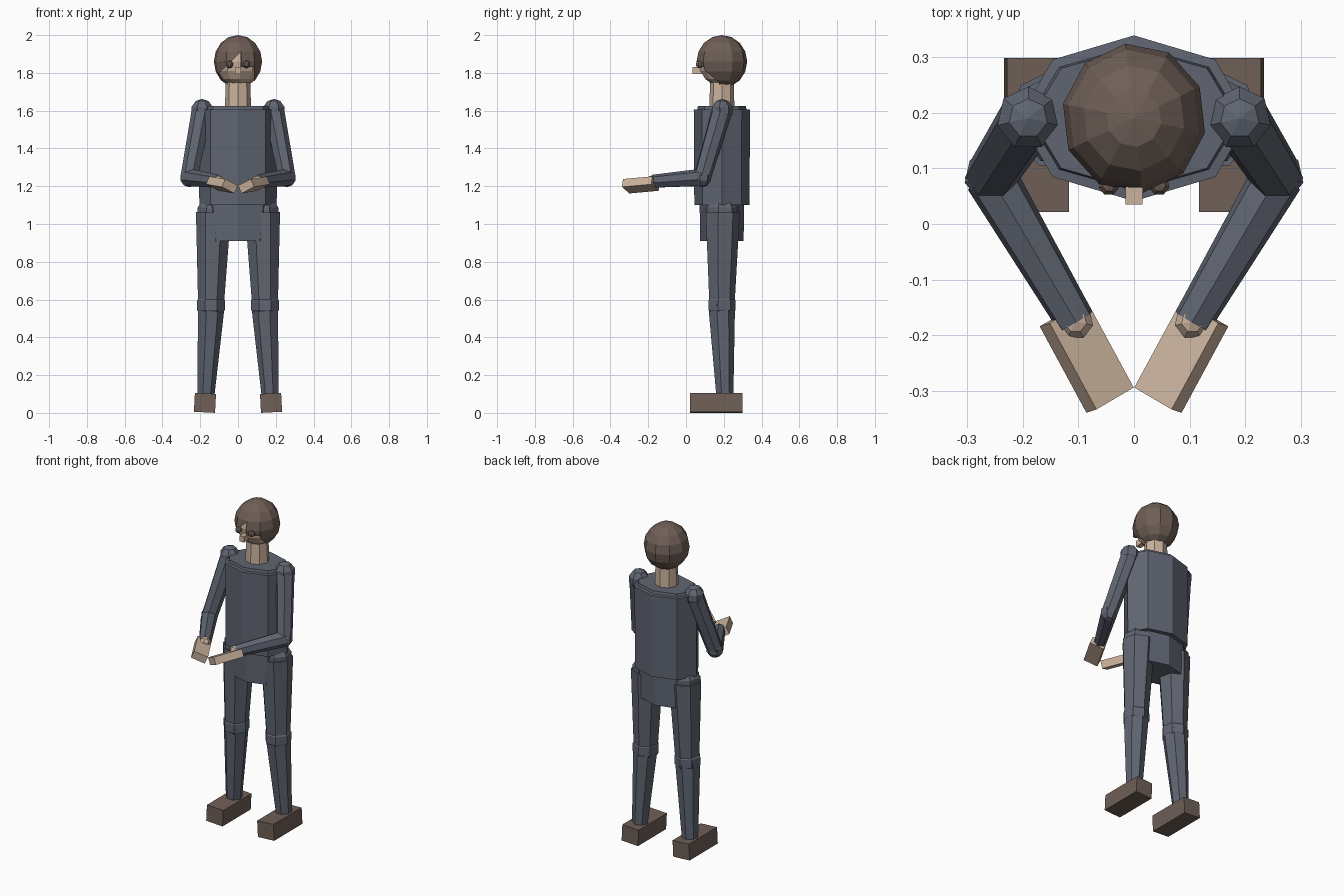
import bpy, bmesh, math
from mathutils import Vector, Matrix

if "Cube" in bpy.data.objects:
    bpy.data.objects.remove(bpy.data.objects["Cube"])


def material(name, rgb):
    m = bpy.data.materials.new(name)
    m.diffuse_color = (*rgb, 1)
    m.use_nodes = True
    m.node_tree.nodes["Principled BSDF"].inputs["Base Color"].default_value = m.diffuse_color
    return m


SUIT = material("suit", (0.115, 0.13, 0.165))
SKIN = material("skin", (0.60, 0.45, 0.34))
BROWN = material("brown", (0.16, 0.115, 0.095))


def finish(bm, name, mat):
    bmesh.ops.recalc_face_normals(bm, faces=bm.faces[:])
    me = bpy.data.meshes.new(name)
    bm.to_mesh(me)
    bm.free()
    me.materials.append(mat)
    ob = bpy.data.objects.new(name, me)
    bpy.context.collection.objects.link(ob)
    return ob


def limb(name, p0, p1, r0, r1, mat=SUIT, sides=7):
    """Tapered prism between two joints."""
    p0, p1 = Vector(p0), Vector(p1)
    d = p1 - p0
    m = Matrix.Translation((p0 + p1) / 2) @ d.to_track_quat('Z', 'Y').to_matrix().to_4x4()
    bm = bmesh.new()
    bmesh.ops.create_cone(bm, cap_ends=True, segments=sides, radius1=r0, radius2=r1,
                          depth=d.length, matrix=m)
    return finish(bm, name, mat)


def ball_mesh(c, size, seg, rings, turn=0):
    bm = bmesh.new()
    m = Matrix.Translation(c) @ Matrix.Diagonal((*size, 1)) @ Matrix.Rotation(turn, 4, 'Z')
    bmesh.ops.create_uvsphere(bm, u_segments=seg, v_segments=rings, radius=1, matrix=m)
    return bm


def ball(name, c, r, mat=SUIT, seg=7, rings=5):
    return finish(ball_mesh(c, (r, r, r), seg, rings), name, mat)


def box(name, c, size, rot, mat):
    bm = bmesh.new()
    m = Matrix.Translation(c) @ rot.to_4x4() @ Matrix.Diagonal((*size, 1))
    bmesh.ops.create_cube(bm, size=1, matrix=m)
    return finish(bm, name, mat)


def stack(name, rings, mat, sides=8, cy=0.19):
    """Loft of elliptical rings (z, rx, ry)."""
    bm = bmesh.new()
    loops = []
    for z, rx, ry in rings:
        loops.append([bm.verts.new((rx * math.cos(2 * math.pi * i / sides),
                                    cy + ry * math.sin(2 * math.pi * i / sides), z))
                      for i in range(sides)])
    for a, b in zip(loops, loops[1:]):
        for i in range(sides):
            j = (i + 1) % sides
            bm.faces.new((a[i], a[j], b[j], b[i]))
    bm.faces.new(loops[0])
    bm.faces.new(loops[-1])
    return finish(bm, name, mat)


# Trunk
stack("torso", [(1.10, 0.205, 0.146), (1.605, 0.207, 0.149), (1.607, 0.19, 0.13),
                (1.625, 0.185, 0.127)], SUIT)
stack("pelvis", [(0.91, 0.165, 0.115), (1.11, 0.19, 0.118)], SUIT)
stack("neck", [(1.60, 0.07, 0.067), (1.77, 0.064, 0.062)], SKIN)

# Head, with hair cut away in a slanted fringe over the face
HEAD = (0, 0.19, 1.86)
finish(ball_mesh(HEAD, (0.122, 0.124, 0.132), 10, 8, 0.12), "head", SKIN)
hair = ball_mesh(HEAD, (0.130, 0.135, 0.14), 10, 8, 0.12)
slant = Vector((-0.12, 0, 0.125))
for co, no in (((0.015, 0, 1.91), (1, 0, 0)), ((0.085, 0, 1.8), (1, 0, 0)),
               ((0.015, 0, 1.91), slant), ((0, 0, 1.83), (0, 0, 1))):
    bmesh.ops.bisect_plane(hair, geom=hair.verts[:] + hair.edges[:] + hair.faces[:],
                           plane_co=co, plane_no=no)
cut = []
for f in hair.faces:
    c = f.calc_center_median()
    if c.y > 0.16:
        continue
    left = -0.11 < c.x < 0.015 and (c - Vector((0.015, c.y, 1.91))).dot(slant) < 0
    right = 0.015 < c.x < 0.085 and c.z < 1.83
    if left or right:
        cut.append(f)
bmesh.ops.delete(hair, geom=cut, context='FACES')
finish(hair, "hair", BROWN)
box("nose", (0, 0.06, 1.812), (0.03, 0.05, 0.036), Matrix.Identity(3), SKIN)

for s, side in ((-1, "left"), (1, "right")):
    ball(side + "_eye", (s * 0.045, 0.07, 1.845), 0.02, BROWN)

    # Legs
    hip = (s * 0.13, 0.19, 1.06)
    knee = (s * 0.143, 0.187, 0.57)
    ankle = (s * 0.172, 0.205, 0.08)
    ball(side + "_hip", hip, 0.09)
    limb(side + "_thigh", hip, knee, 0.095, 0.07)
    ball(side + "_knee", knee, 0.08)
    limb(side + "_shin", knee, ankle, 0.073, 0.046)
    box(side + "_foot", (s * 0.175, 0.16, 0.053), (0.112, 0.277, 0.1),
        Matrix.Rotation(math.radians(-3 * s), 3, 'Y'), BROWN)

    # Arms
    shoulder = (s * 0.19, 0.19, 1.602)
    elbow = (s * 0.258, 0.085, 1.245)
    wrist = (s * 0.105, -0.175, 1.225)
    ball(side + "_shoulder", shoulder, 0.06)
    limb(side + "_upper_arm", shoulder, elbow, 0.055, 0.047)
    ball(side + "_elbow", elbow, 0.05)
    limb(side + "_forearm", elbow, wrist, 0.048, 0.036)
    ball(side + "_wrist", wrist, 0.034, SKIN)

    # Hand, rolled so the inner edge sits lower
    along = Vector((-s * 0.476, -0.88, -0.08)).normalized()
    inner = Vector((-s * 0.88, 0.476, 0))
    across = inner * math.cos(0.42) - Vector((0, 0, math.sin(0.42)))
    across = (across - along * across.dot(along)).normalized()
    frame = Matrix((along, across, along.cross(across))).transposed()
    box(side + "_hand", (s * 0.085, -0.239, 1.207), (0.177, 0.085, 0.046), frame, SKIN)
